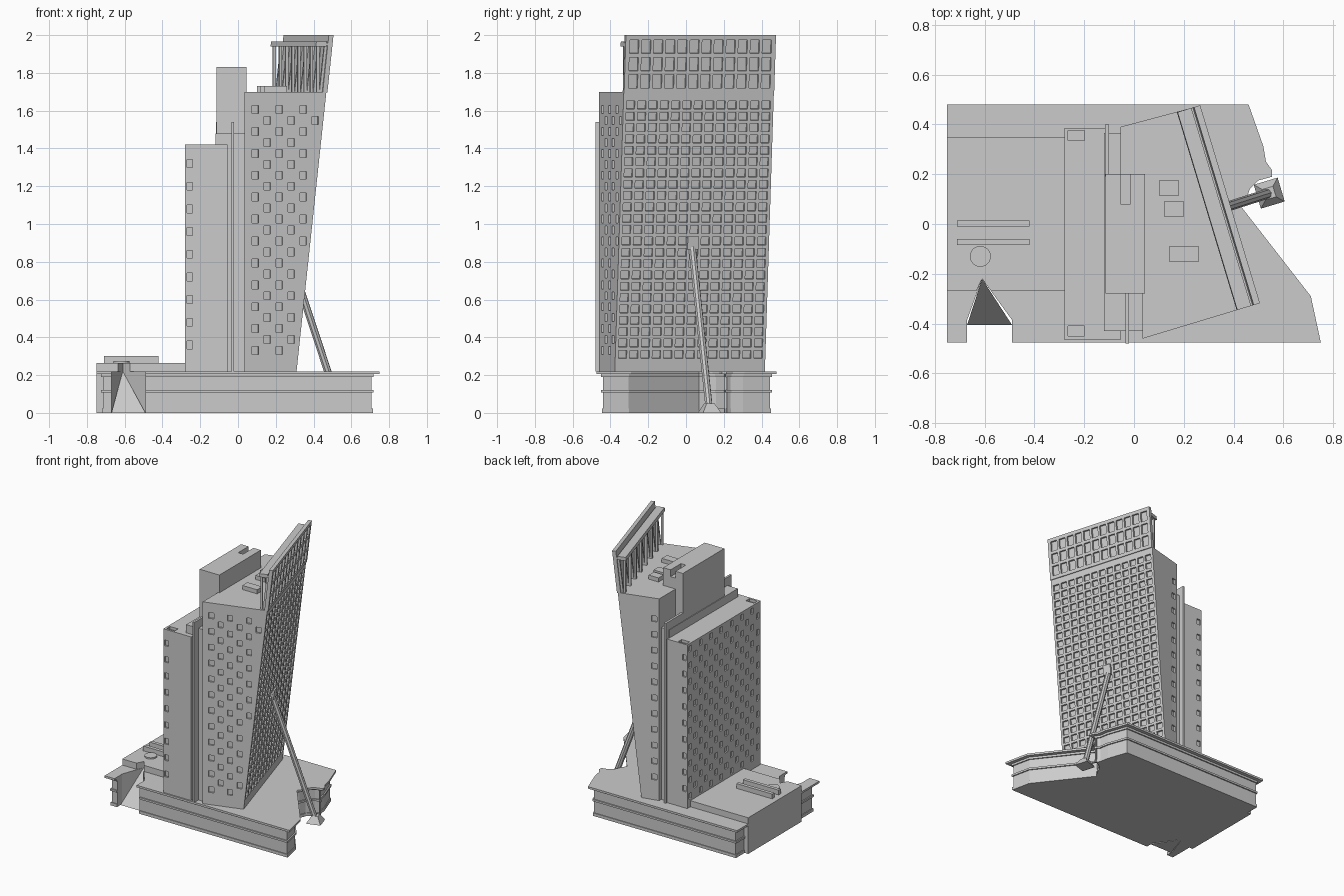
import bpy, bmesh, math
from mathutils import Vector

if "Cube" in bpy.data.objects:
    bpy.data.objects.remove(bpy.data.objects["Cube"])

Z = Vector((0, 0, 1))


def make(name, verts, faces):
    me = bpy.data.meshes.new(name)
    me.from_pydata([tuple(v) for v in verts], [], faces)
    bm = bmesh.new()
    bm.from_mesh(me)
    bmesh.ops.recalc_face_normals(bm, faces=bm.faces)
    bm.to_mesh(me)
    bm.free()
    ob = bpy.data.objects.new(name, me)
    bpy.context.collection.objects.link(ob)
    return ob


def loft(name, low, high):
    n = len(low)
    sides = [(i, (i + 1) % n, n + (i + 1) % n, n + i) for i in range(n)]
    return make(name, list(low) + list(high),
                [tuple(range(n))[::-1], tuple(range(n, 2 * n))] + sides)


def prism(name, pts, z0, z1):
    return loft(name, [(p[0], p[1], z0) for p in pts], [(p[0], p[1], z1) for p in pts])


def box(name, x0, x1, y0, y1, z0, z1):
    return prism(name, [(x0, y0), (x1, y0), (x1, y1), (x0, y1)], z0, z1)


def offset(pts, d):
    # move a counter-clockwise outline inward by d
    out = []
    for i, p in enumerate(pts):
        p, a, b = Vector(p), Vector(pts[i - 1]), Vector(pts[(i + 1) % len(pts)])
        e, f = (p - a).normalized(), (b - p).normalized()
        n1, n2 = Vector((-e.y, e.x)), Vector((-f.y, f.x))
        out.append(tuple(p + (n1 + n2) * d / (1 + n1.dot(n2))))
    return out


def cut(ob, centres, w, h, depth):
    # centres: (point, across, up); all pockets go in one cutter
    verts, faces = [], []
    for c, u, v in centres:
        n = u.cross(v)
        k = len(verts)
        for d in (-depth, 0.01):
            for a, b in ((-1, -1), (1, -1), (1, 1), (-1, 1)):
                verts.append(c + u * a * w / 2 + v * b * h / 2 + n * d)
        faces += [tuple(k + i for i in q) for q in
                  ((3, 2, 1, 0), (4, 5, 6, 7), (0, 1, 5, 4), (1, 2, 6, 5), (2, 3, 7, 6), (3, 0, 4, 7))]
    cutter = make("cutter", verts, faces)
    cutter.hide_render = True
    m = ob.modifiers.new("pockets", 'BOOLEAN')
    m.operation, m.solver, m.object = 'DIFFERENCE', 'EXACT', cutter
    bpy.context.view_layer.objects.active = ob
    bpy.ops.object.modifier_apply(modifier=m.name)
    bpy.data.objects.remove(cutter)


# podium: outline with a bite on the right and an entrance notch in front
outline = [(0.75, -0.475), (0.71, -0.29), (0.43, 0.07), (0.45, 0.10), (0.465, 0.14), (0.50, 0.175),
           (0.555, 0.19), (0.555, 0.215), (0.53, 0.25), (0.52, 0.31), (0.46, 0.48),
           (-0.75, 0.48), (-0.75, -0.475)]


def podium(name, d, z0, z1):
    y = -0.475 + d
    notch = [(-0.67, y), (-0.67, -0.385), (-0.61, -0.22), (-0.49, -0.385), (-0.49, y)]
    prism(name, offset(outline, d) + notch, z0, z1)


podium("podium_wall", 0.035, 0, 0.205)
podium("podium_roof", 0, 0.205, 0.22)
podium("podium_ledge", 0.026, 0.108, 0.122)
podium("podium_plinth", 0.029, 0, 0.022)
podium("podium_cornice", 0.026, 0.19, 0.205)
prism("west_block", [(-0.75, -0.27), (-0.634, -0.27), (-0.61, -0.22), (-0.573, -0.27),
                     (-0.28, -0.27), (-0.28, 0.35), (-0.75, 0.35)], 0, 0.265)
make("entrance_slope", [(-0.67, -0.405, 0), (-0.49, -0.405, 0), (-0.61, -0.22, 0.22), (-0.61, -0.22, 0)],
     [(0, 1, 2), (0, 2, 3), (1, 3, 2), (0, 3, 1)])
for y0 in (-0.01, -0.085):
    box("roof_bar", -0.71, -0.42, y0, y0 + 0.025, 0.265, 0.30)
prism("roof_drum", [(-0.617 + 0.042 * math.cos(i * math.pi / 12), -0.13 + 0.042 * math.sin(i * math.pi / 12))
                    for i in range(24)], 0.265, 0.275)

# low west tower
west = prism("west_tower", [(-0.28, -0.465), (-0.055, -0.465), (-0.055, 0.2), (-0.115, 0.2),
                            (-0.115, 0.385), (-0.28, 0.385)], 0.22, 1.42)
wins = []
for r in range(19):
    z = 0.30 + 0.06 * r
    for c in range(14):
        if (r + c) % 2 == 0:
            wins.append((Vector((-0.28, 0.35 - 0.06 * c, z)), Vector((0, -1, 0)), Z))
    if r % 2:
        wins.append((Vector((-0.255, -0.465, z)), Vector((1, 0, 0)), Z))
        wins.append((Vector((-0.255, 0.385, z)), Vector((-1, 0, 0)), Z))
cut(west, wins, 0.03, 0.042, 0.012)
for y in (-0.43, 0.355):
    cut(west, [(Vector((-0.232, y, 1.42)), Vector((1, 0, 0)), Vector((0, 1, 0)))], 0.066, 0.04, 0.02)

# service core, link and fins
box("link", -0.12, 0.04, -0.43, 0.365, 0.22, 1.48)
core = box("service_core", -0.115, 0.045, -0.28, 0.20, 0.22, 1.83)
cut(core, [(Vector((-0.035, 0.145, 1.83)), Vector((1, 0, 0)), Vector((0, 1, 0)))], 0.04, 0.13, 0.05)
box("front_fin", -0.035, -0.02, -0.48, -0.27, 0.22, 1.54)
box("back_fin", -0.117, -0.10, 0.19, 0.40, 0.22, 1.54)

# leaning tower: N points out of the leaning face, U runs along it
N = Vector((0.957, 0.289, 0)).normalized()
U = Z.cross(N)
LEAN, WIDE = 0.1115, 0.83
FOOT = Vector((0.31, -0.377, 0.22))


def face(s, z, d=0.0):
    return FOOT + U * s + N * (LEAN * (z - 0.22) + d) + Z * (z - 0.22)


def slab(name, z0, z1, d0, d1, s0=0.0, s1=WIDE):
    def ring(z):
        return [face(s0, z, d0), face(s0, z, d1), face(s1, z, d1), face(s1, z, d0)]
    return loft(name, ring(z0), ring(z1))


def tower_ring(z):
    back = [(-0.055, 0.39), (-0.055, 0.19), (0.035, 0.19), (0.035, -0.46)]
    return [face(0, z), face(WIDE, z)] + [Vector((x, y, z)) for x, y in back]


tower = loft("leaning_tower", tower_ring(0.22), tower_ring(1.70))
V = (N * LEAN + Z).normalized()
cut(tower, [(face(0.04 + 0.0625 * c, 0.31 + 0.06 * r), U, V)
            for r in range(23) for c in range(13)], 0.046, 0.043, 0.015)
side = []
for r in range(23):
    z = 0.33 + 0.058 * r
    for c in range(7):
        a = 0.06 + 0.033 * 2 * c
        if (r + c) % 2 == 0 and a < 0.285 + LEAN * (z - 0.22) - 0.035:
            side.append((Vector((0.035, -0.46, z)) + N * a, N, Z))
    if r % 2:
        side.append((Vector((-0.055, 0.39, z)) + N * 0.035, -N, Z))
cut(tower, side, 0.036, 0.042, 0.012)

# roof plant
for x0, x1, y0, y1 in ((0.10, 0.18, 0.115, 0.175), (0.12, 0.20, 0.03, 0.09), (0.14, 0.26, -0.15, -0.09)):
    box("roof_plant", x0, x1, y0, y1, 1.70, 1.73)

# crown screen with canopy and posts behind
screen = slab("crown_screen", 1.695, 2.0, -0.02, 0.006)
cut(screen, [(face(0.048 + 0.0667 * c, 1.755 + 0.092 * r, 0.006), U, V)
             for r in range(3) for c in range(12)], 0.05, 0.072, 0.014)
slab("crown_canopy", 1.94, 1.965, -0.085, -0.027)
slab("canopy_tie", 1.945, 1.957, -0.03, -0.015)
for i in range(8):
    s = 0.01 + i * (WIDE - 0.035) / 7
    top = face(s, 1.94, -0.078)
    ring = [top + U * a + N * b for a, b in ((0, 0), (0, 0.015), (0.015, 0.015), (0.015, 0))]
    prism("canopy_post", ring, 1.69, 1.945)
    slab("screen_rib", 1.70, 1.95, -0.035, -0.018, s, s + 0.015)

# raking strut, its bracket and foot
high, low = Vector((0.25, 0.03, 0.90)), Vector((0.538, 0.122, 0.03))
axis = (low - high).normalized()
P = axis.cross(U).normalized()
ring = [U * 0.02 * math.cos(i * math.pi / 4) + P * 0.02 * math.sin(i * math.pi / 4) for i in range(8)]
loft("strut", [high + r for r in ring], [low + r for r in ring])
s = (high - FOOT).dot(U)
slab("strut_bracket", 0.865, 0.935, -0.02, 0.012, s - 0.03, s + 0.03)
C = Vector((0.543, 0.124, 0))
quad = ((-1, -1), (1, -1), (1, 1), (-1, 1))
loft("strut_foot", [C + (N * a + U * b) * 0.05 for a, b in quad],
     [C + (N * a + U * b) * 0.022 + Z * 0.05 for a, b in quad])
